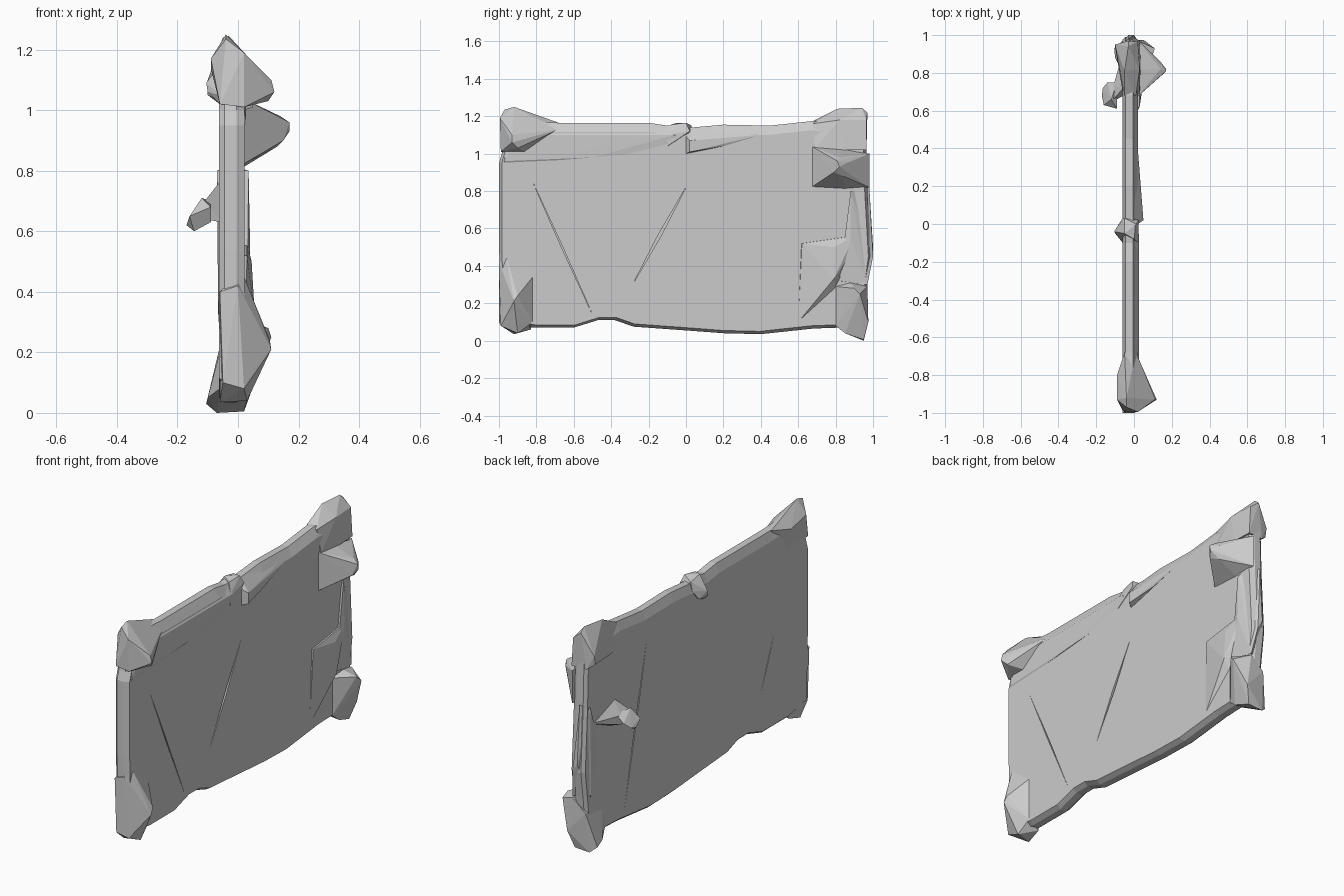
import bpy, bmesh, math
from mathutils import Vector

stone = bpy.data.materials.new("pale_grey_stone")
stone.diffuse_color = (0.6, 0.6, 0.6, 1)


def finish(name, bm):
    bmesh.ops.recalc_face_normals(bm, faces=bm.faces)
    me = bpy.data.meshes.new(name)
    bm.to_mesh(me)
    bm.free()
    me.materials.append(stone)
    ob = bpy.data.objects.new(name, me)
    bpy.context.collection.objects.link(ob)
    return ob


def chunk(name, pts):
    """Faceted lump: convex hull around a few points."""
    bm = bmesh.new()
    vs = [bm.verts.new(p) for p in pts]
    res = bmesh.ops.convex_hull(bm, input=vs)
    junk = {v for v in res["geom_interior"] + res["geom_unused"]
            if isinstance(v, bmesh.types.BMVert)}
    bmesh.ops.delete(bm, geom=list(junk), context='VERTS')
    bmesh.ops.dissolve_limit(bm, angle_limit=math.radians(1),
                             verts=bm.verts, edges=bm.edges)
    return finish(name, bm)


# Main slab: ragged outline (y, z) with chamfered rims
outline = [(-.99, .1), (-.82, .07), (-.6, .07), (-.47, .11), (-.38, .11), (-.28, .075),
           (0, .055), (.2, .04), (.4, .035), (.68, .065), (.82, .07), (.95, .1),
           (.97, .3), (.99, .45), (.97, .8), (.96, 1.15), (.68, 1.175), (.45, 1.15),
           (.2, 1.155), (.03, 1.14), (-.05, 1.155), (-.1, 1.15), (-.2, 1.165),
           (-.68, 1.165), (-.95, 1.18), (-.985, 1.0), (-1, .95), (-1, .53)]
bm = bmesh.new()
rings = []
for x, side, top, low in [(-.062, .985, .05, .015), (-.045, 1, 0, 0),
                          (-.005, 1, 0, 0), (.022, .985, .05, .015)]:
    rings.append([bm.verts.new((x, y * side, z - top if z > 1.1 else z + low if z < .2 else z))
                  for y, z in outline])
n = len(outline)
for a, b in zip(rings, rings[1:]):
    for i in range(n):
        bm.faces.new((a[i], a[(i + 1) % n], b[(i + 1) % n], b[i]))
bm.faces.new(rings[0])
bm.faces.new(rings[-1])
slab = finish("slab", bm)

# Cracks carved into both faces: start, end, width, x range
cracks = [((-.82, .85), (-.5, .14), .007, .008, .05),
          ((0, .82), (-.28, .31), .016, .008, .05),
          ((.43, 1.0), (.63, .12), .010, -.1, -.048),
          ((-.69, .6), (-.57, .3), .005, -.1, -.052)]
for a, b, w, x0, x1 in cracks:
    a, b = Vector(a), Vector(b)
    d = (b - a).normalized()
    side = Vector((-d.y, d.x)) * w / 2
    mid = (a + b) / 2
    cut = chunk("crack_cutter", [(x, *p) for x in (x0, x1)
                                 for p in (a, mid + side, b, mid - side)])
    cut.hide_render = True
    mod = slab.modifiers.new("crack", 'BOOLEAN')
    mod.operation = 'DIFFERENCE'
    mod.solver = 'EXACT'
    mod.object = cut
    bpy.context.view_layer.objects.active = slab
    bpy.ops.object.modifier_apply(modifier=mod.name)
    bpy.data.objects.remove(cut)

# Four corner lumps
chunk("corner_top_left", [
    (-.04, -.92, 1.25), (-.04, -.97, 1.235), (-.09, -.93, 1.17), (-.09, -.8, 1.14),
    (-.06, -.99, 1.02), (-.05, -.68, 1.165), (.01, -.68, 1.13), (.02, -.995, 1.19),
    (.12, -.93, 1.06), (.11, -.93, 1.1), (.1, -.9, 1.03), (.02, -.99, 1.01),
    (.02, -.86, 1.01), (.025, -.78, 1.14), (-.06, -.8, 1.02)])
chunk("corner_bottom_left", [
    (0, -.97, .46), (.02, -.96, .45), (.02, -.82, .34), (.11, -.92, .21), (.105, -.9, .24),
    (.02, -.99, .08), (.03, -.9, .04), (-.06, -.92, .035), (-.05, -.83, .06),
    (-.05, -1, .1), (-.06, -1, .4), (0, -1, .42), (.02, -.82, .1), (-.06, -.84, .3)])
chunk("corner_bottom_right", [
    (.02, .8, .29), (.03, .88, .31), (.02, .97, .29), (.11, .93, .25), (.1, .9, .28),
    (.05, .975, .1), (.02, .95, .005), (-.07, .95, 0), (-.105, .93, .03), (-.1, .88, .05),
    (-.06, .8, .08), (-.06, .82, .2), (-.06, .97, .22), (.02, .8, .08), (.03, .85, .04)])
chunk("corner_top_right", [
    (-.05, .81, 1.24), (-.03, .94, 1.245), (-.03, .97, 1.22), (-.05, .68, 1.175),
    (.01, .68, 1.16), (-.1, .95, 1.1), (-.1, .94, 1.05), (-.06, .96, 1.02),
    (-.06, .7, 1.03), (.03, .69, 1.03), (.035, .85, 1.02), (.03, .965, 1.02),
    (.02, .965, 1.18), (.03, .82, 1.18)])

# Pegs sticking out of each face
chunk("right_peg", [(.015, y, z) for y, z in
                    [(.67, .82), (.67, 1.04), (.82, 1.03), (.98, 1.0), (.98, .82), (.85, .81)]]
      + [(.15, .79, .9), (.17, .82, .93), (.17, .81, .96), (.14, .86, .95),
         (.14, .82, .98), (.13, .84, .88)])
chunk("left_peg_flare", [(-.055, .92, .7), (-.055, .72, .77), (-.055, .68, .63),
                         (-.055, .76, .63), (-.11, .66, .7), (-.11, .73, .69),
                         (-.11, .65, .64), (-.11, .73, .64)])
chunk("left_peg_tip", [(-.17, .68, .62), (-.165, .72, .63), (-.145, .66, .6),
                       (-.16, .63, .65), (-.09, .61, .68), (-.12, .66, .71),
                       (-.09, .75, .7), (-.09, .64, .63), (-.14, .75, .66)])

# Knob and ridge at the middle of the top edge
chunk("top_knob", [
    (-.105, -.04, 1.09), (-.1, -.05, 1.06), (-.08, 0, 1.05), (-.06, -.1, 1.05),
    (-.06, -.08, 1.02), (-.06, .03, 1.1), (-.05, -.05, 1.165), (-.05, .03, 1.15),
    (0, -.08, 1.155), (.01, 0, 1.165), (.025, .02, 1.12), (.025, -.1, 1.1), (.025, -.1, 1.04)])
chunk("top_ridge", [
    (.02, 0, 1.0), (.05, .02, 1.01), (.05, .02, 1.07), (.02, 0, 1.09),
    (.03, .2, 1.04), (.02, .4, 1.1), (.01, .4, 1.12), (0, .03, 1.14)])

# Low raised boards on the right face and the swollen right edge
chunk("upper_board", [
    (.015, -.98, .94), (.027, -.97, .96), (.026, -.5, .98), (.015, -.02, 1.02),
    (.027, -.06, 1.1), (.027, -.9, 1.1), (0, -.95, 1.14), (0, -.06, 1.14)])
chunk("lower_board", [
    (0, .61, .52), (.03, .62, .52), (.045, .79, .5), (.055, .79, .33),
    (0, .8, .25), (0, .95, .57), (.03, .9, .56), (.02, .6, .1)])
chunk("right_edge", [
    (.03, .82, .32), (.04, .88, .55), (.035, .88, .8), (0, 1, .45), (-.03, 1, .5),
    (-.03, .98, .82), (.02, .97, .3), (-.065, .93, .3), (-.07, .94, .8), (-.06, .85, .55)])
